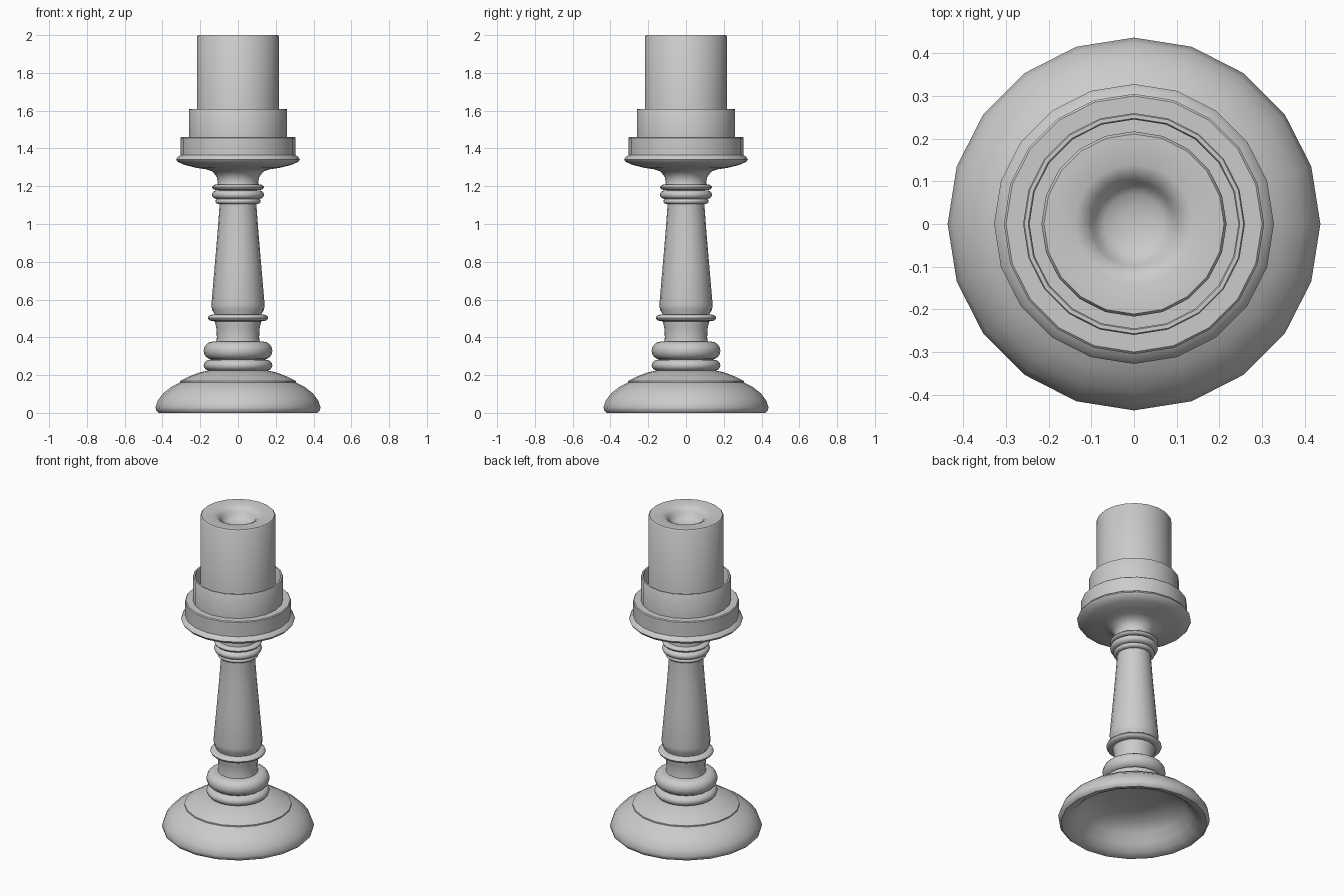
import bpy, bmesh, math

SIDES = 20


def lathe(name, profile, closed=False):
    """Revolve (radius, height) points around z."""
    bm = bmesh.new()
    rings = []
    for r, z in profile:
        if r == 0:
            rings.append([bm.verts.new((0, 0, z))] * SIDES)
        else:
            rings.append([bm.verts.new((r * math.cos(i * math.tau / SIDES),
                                        r * math.sin(i * math.tau / SIDES), z))
                          for i in range(SIDES)])
    pairs = list(zip(rings, rings[1:]))
    if closed:
        pairs.append((rings[-1], rings[0]))
    for a, b in pairs:
        for i in range(SIDES):
            j = (i + 1) % SIDES
            bm.faces.new(list(dict.fromkeys((a[i], a[j], b[j], b[i]))))
    bmesh.ops.recalc_face_normals(bm, faces=bm.faces)
    mesh = bpy.data.meshes.new(name)
    bm.to_mesh(mesh)
    bm.free()
    ob = bpy.data.objects.new(name, mesh)
    bpy.context.collection.objects.link(ob)
    bpy.ops.object.select_all(action='DESELECT')
    ob.select_set(True)
    bpy.context.view_layer.objects.active = ob
    bpy.ops.object.shade_smooth_by_angle(angle=math.radians(40))
    return ob


def bead(name, inner, outer, z0, z1, steps=8):
    """Rounded turned ring bulging from inner to outer radius."""
    pts = []
    for k in range(steps + 1):
        a = math.pi * (k / steps - 0.5)
        pts.append((inner + (outer - inner) * math.cos(a),
                    (z0 + z1) / 2 + (z1 - z0) / 2 * math.sin(a)))
    return lathe(name, [(0, z0)] + pts + [(0, z1)])


# Domed foot, hollow underneath
lathe("foot", [
    (0, 0.17), (0.15, 0.165), (0.25, 0.14), (0.30, 0.10), (0.335, 0.05),
    (0.37, 0.015), (0.40, 0.002), (0.42, 0.0), (0.433, 0.012), (0.437, 0.03),
    (0.425, 0.065), (0.395, 0.105), (0.35, 0.14), (0.308, 0.16),
    (0.308, 0.168), (0.26, 0.193), (0.20, 0.215), (0.14, 0.228), (0, 0.228)])

# Turned rings on the stem
bead("lower_ring", 0.145, 0.182, 0.222, 0.282)
bead("main_ring", 0.135, 0.182, 0.282, 0.377)
bead("middle_ring", 0.125, 0.16, 0.485, 0.522)
bead("neck_ring_low", 0.10, 0.12, 1.105, 1.135)
bead("neck_ring_mid", 0.11, 0.138, 1.132, 1.178)
bead("neck_ring_top", 0.11, 0.138, 1.18, 1.21)

# Stem
lathe("stem", [
    (0, 0.37), (0.117, 0.37), (0.112, 0.40), (0.115, 0.45), (0.123, 0.485),
    (0.125, 0.525), (0.138, 0.545), (0.141, 0.575), (0.125, 0.76),
    (0.108, 0.96), (0.097, 1.11), (0.10, 1.20), (0, 1.20)])

# Flared drip plate with raised collar
lathe("drip_plate", [
    (0, 1.195), (0.115, 1.195), (0.107, 1.22), (0.113, 1.25), (0.135, 1.278),
    (0.17, 1.29), (0.22, 1.297), (0.28, 1.312), (0.318, 1.328), (0.328, 1.342),
    (0.32, 1.355), (0.305, 1.365), (0.305, 1.455), (0.30, 1.46), (0, 1.46)])

# Thin-walled candle cup
lathe("candle_cup", [
    (0.25, 1.44), (0.26, 1.44), (0.26, 1.605), (0.257, 1.61),
    (0.248, 1.61), (0.245, 1.605), (0.245, 1.44)], closed=True)

# Candle with melted hollow
lathe("candle", [
    (0, 1.44), (0.217, 1.44), (0.217, 1.992), (0.211, 2.0), (0.14, 2.0),
    (0.12, 1.99), (0.10, 1.972), (0.092, 1.95), (0.07, 1.935),
    (0.04, 1.925), (0, 1.922)])
